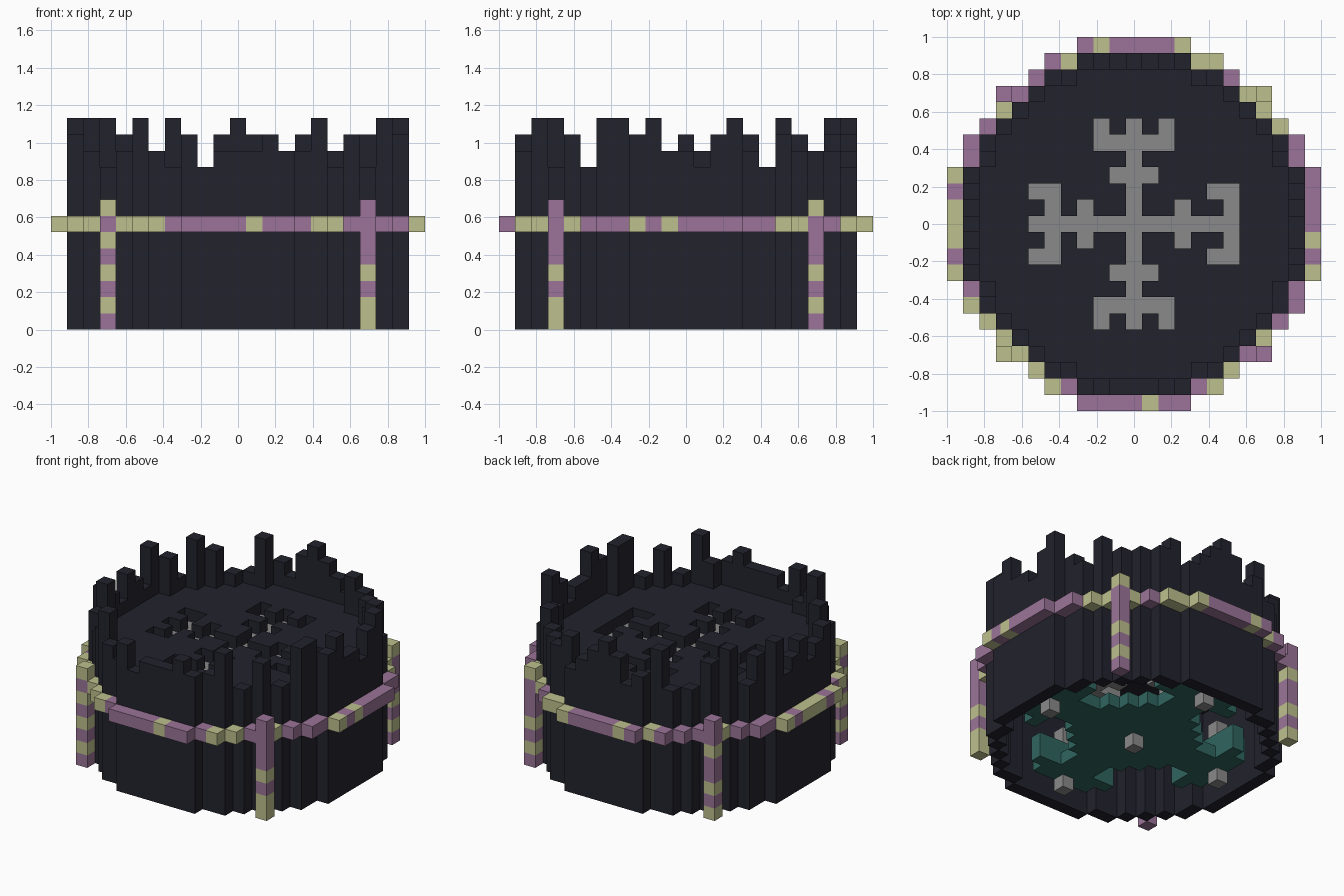
import bpy
import bmesh
from mathutils import Vector

if "Cube" in bpy.data.objects:
    bpy.data.objects.remove(bpy.data.objects["Cube"])

U = 2 / 23  # edge of one block


def material(name, rgb):
    lin = [((c / 255 + 0.055) / 1.055) ** 2.4 for c in rgb] + [1]
    m = bpy.data.materials.new(name)
    m.use_nodes = True
    m.diffuse_color = lin
    m.node_tree.nodes["Principled BSDF"].inputs["Base Color"].default_value = lin
    return m


DARK = material("dark stone", (34, 34, 45))
PURPLE = material("dusty purple", (155, 116, 153))
YELLOW = material("pale yellow", (190, 192, 141))
GREY = material("mid grey", (138, 138, 138))
TEAL = material("deep teal", (47, 101, 95))
TRIM = {"P": PURPLE, "Y": YELLOW}


def build(name, cells):
    """Make one object from {(x, y, z): material}, keeping only outer faces."""
    mats = list(dict.fromkeys(cells.values()))
    bm = bmesh.new()
    corners = {}

    def vert(p):
        key = tuple(round(c * 2) for c in p)
        if key not in corners:
            corners[key] = bm.verts.new(p * U)
        return corners[key]

    for cell, mat in cells.items():
        mid = Vector(cell) + Vector((0, 0, 0.5))
        for axis in range(3):
            for sign in (-1, 1):
                n = Vector((0, 0, 0))
                n[axis] = sign
                if tuple(int(a + b) for a, b in zip(cell, n)) in cells:
                    continue
                a = Vector((0, 0, 0))
                a[(axis + 1) % 3] = 0.5
                b = n.cross(a)
                c = mid + n / 2
                f = bm.faces.new([vert(c + s * a + t * b) for s, t in
                                  ((-1, -1), (1, -1), (1, 1), (-1, 1))])
                f.material_index = mats.index(mat)
    mesh = bpy.data.meshes.new(name)
    bm.to_mesh(mesh)
    bm.free()
    for m in mats:
        mesh.materials.append(m)
    obj = bpy.data.objects.new(name, mesh)
    bpy.context.collection.objects.link(obj)
    return obj


def reach(i):
    """Distance of the round wall from the axis at offset i."""
    i = abs(i)
    return 10 if i <= 3 else 9 if i <= 5 else 15 - i + (i < 7) * -1 if i == 6 else 14 - i


# Ragged round wall: each letter is a column height above the rim
LEVEL = {"a": 10, "b": 11, "c": 12, "d": 13}
wall = {}


def columns(text, first, place):
    for i, ch in enumerate(text, first):
        x, y = place(i)
        for z in range(LEVEL[ch]):
            wall[x, y, z] = DARK


columns("bdbacabbbcbbdac", -7, lambda i: (i, -reach(i)))
columns("caadbacdcbacbbb", -7, lambda i: (i, reach(i)))
columns("abdcbacbadcad", -6, lambda i: (-reach(i), i))
columns("addcdbbacdbac", -6, lambda i: (reach(i), i))
build("ragged_wall", wall)

# Branching cross cut through the floor
cross = set()
for i in range(-6, 7):
    cross |= {(i, 0), (0, i)}
for s in (-1, 1):
    for j in (-1, 1):
        cross |= {(3 * s, j), (j, 3 * s)}
    for j in (-2, -1, 1, 2):
        cross |= {(j, 5 * s), (6 if s > 0 else -5, j)}
    for t in (-2, 2):
        cross |= {(t, 6 * s), (5 if s > 0 else -6, t)}

floor = {}
for x in range(-9, 10):
    depth = 4 if abs(x) == 9 else reach(x)
    for y in range(1 - depth, depth):
        if (x, y) not in cross:
            floor[x, y, 8] = DARK
build("floor_slab", floor)
build("sunken_cross", {(x, y, 7): GREY for x, y in cross})

# Teal plus-shaped frame under the floor, with flared ends
frame = {}
for x in range(-8, 9):
    for y in range(-8, 9):
        far, near = max(abs(x), abs(y)), min(abs(x), abs(y))
        if near <= 1 or far + near <= 6:
            frame[x, y, 1] = TEAL
        if near <= 3 and far >= 7 and near + far <= 10:
            frame[x, y, 1] = frame[x, y, 2] = TEAL
build("under_frame", frame)

# Grey posts through the frame
for name, px, py in (("middle", 0, 0), ("left", 8, 0), ("right", -8, 0),
                     ("front", 0, -8), ("back", 0, 8)):
    levels = [0] if name == "middle" else [0, 3, 4]
    build(name + "_post", {(px, py, z): GREY for z in levels})

# Chequered band around the wall
band = {}


def trim(text, first, place):
    for i, ch in enumerate(text, first):
        x, y = place(i)
        band[x, y, 6] = TRIM[ch]


def band_reach(i):
    i = abs(i)
    return 11 if i <= 3 else 10 if i <= 5 else 15 - i


trim("YYYPPPPPYPPPYYP", -7, lambda i: (i, -band_reach(i)))
trim("PPPYPYPPPPYYYPY", -7, lambda i: (i, band_reach(i)))
trim("YYYPYPYYYPYPPPY", -7, lambda i: (-band_reach(i), i))
trim("YPPPYPYPPPPPPYY", -7, lambda i: (band_reach(i), i))
build("trim_band", band)

# Four striped corner pillars, listed from the ground up
for name, sx, sy, text in (("front_right", -1, -1, "PYPYPYPY"),
                           ("front_left", 1, -1, "YYPYPPPP"),
                           ("back_left", 1, 1, "PYPYPPPY"),
                           ("back_right", -1, 1, "YPYPPYPP")):
    build(name + "_pillar",
          {(8 * sx, 8 * sy, z): TRIM[ch] for z, ch in enumerate(text)})
